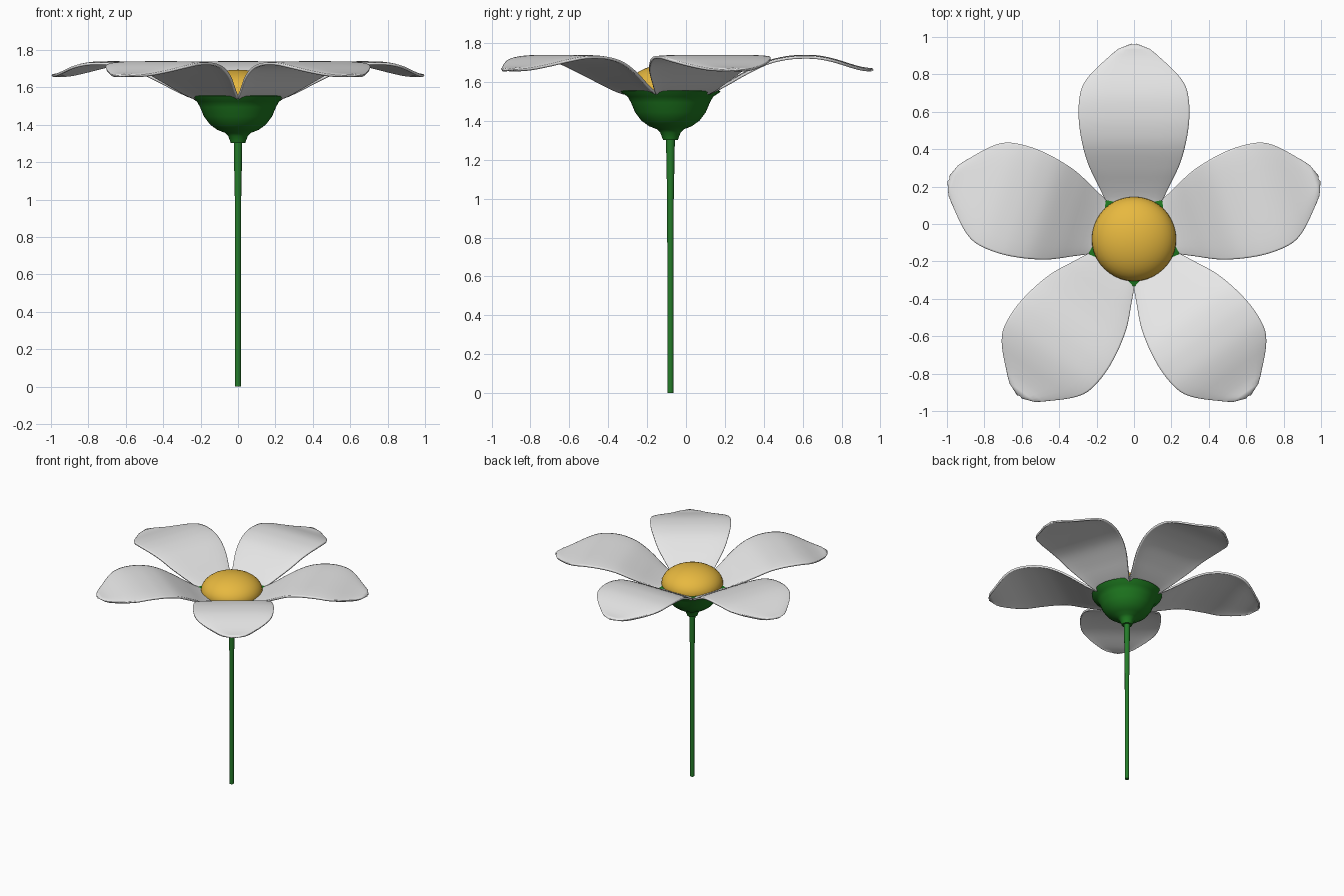
import bpy, bmesh, math
from mathutils import Matrix

if "Cube" in bpy.data.objects:
    bpy.data.objects.remove(bpy.data.objects["Cube"])

CY = -0.08  # flower axis in y


def mat(name, c):
    m = bpy.data.materials.new(name)
    m.diffuse_color = (*c, 1)
    m.use_nodes = True
    m.node_tree.nodes["Principled BSDF"].inputs["Base Color"].default_value = m.diffuse_color
    return m


WHITE = mat("petal white", (0.8, 0.8, 0.8))
YELLOW = mat("pollen yellow", (0.88, 0.53, 0.055))
CALYX = mat("calyx green", (0.013, 0.19, 0.014))
STEM = mat("stem green", (0.018, 0.2, 0.022))


def finish(bm, name, material, angle=50):
    bmesh.ops.recalc_face_normals(bm, faces=bm.faces)
    me = bpy.data.meshes.new(name)
    bm.to_mesh(me)
    bm.free()
    ob = bpy.data.objects.new(name, me)
    bpy.context.collection.objects.link(ob)
    me.materials.append(material)
    ob.location = (0, CY, 0)
    bpy.ops.object.select_all(action='DESELECT')
    ob.select_set(True)
    bpy.context.view_layer.objects.active = ob
    bpy.ops.object.shade_smooth_by_angle(angle=math.radians(angle))
    return ob


def lathe(name, prof, n, material):
    bm = bmesh.new()
    rings = [[bm.verts.new((r * math.cos(2 * math.pi * i / n), r * math.sin(2 * math.pi * i / n), z))
              for i in range(n)] for r, z in prof]
    for a, b in zip(rings, rings[1:]):
        for i in range(n):
            j = (i + 1) % n
            bm.faces.new((a[i], a[j], b[j], b[i]))
    bm.faces.new(rings[0][::-1])
    bm.faces.new(rings[-1])
    return finish(bm, name, material)


def curve(pts, x):
    """Smooth (Catmull-Rom style) interpolation of a table of (x, value)."""
    n = len(pts)
    slope = lambda k: ((pts[min(k + 1, n - 1)][1] - pts[max(k - 1, 0)][1]) /
                       (pts[min(k + 1, n - 1)][0] - pts[max(k - 1, 0)][0]))
    for k in range(n - 1):
        (x0, y0), (x1, y1) = pts[k], pts[k + 1]
        if x <= x1 + 1e-9:
            h = x1 - x0
            t = (x - x0) / h
            return ((2 * t**3 - 3 * t**2 + 1) * y0 + (t**3 - 2 * t**2 + t) * h * slope(k)
                    + (3 * t**2 - 2 * t**3) * y1 + (t**3 - t**2) * h * slope(k + 1))
    return pts[-1][1]


# Stem, slightly wider at the top
lathe("stem", [(0.016, 0), (0.016, 0.6), (0.017, 1.0), (0.021, 1.2), (0.023, 1.32)], 16, STEM)

# Calyx cup with a flared neck
lathe("calyx", [(0.038, 1.302), (0.043, 1.315), (0.052, 1.34), (0.068, 1.357), (0.11, 1.373),
                (0.15, 1.402), (0.182, 1.445), (0.203, 1.495), (0.22, 1.525), (0.255, 1.548),
                (0.257, 1.553), (0.25, 1.556)], 48, CALYX)

# Flattened dome in the middle
bm = bmesh.new()
bmesh.ops.create_uvsphere(bm, u_segments=40, v_segments=20, radius=1,
                          matrix=Matrix.Translation((0, 0, 1.56)) @ Matrix.Diagonal((0.226, 0.226, 0.135, 1)))
finish(bm, "flower_centre", YELLOW)

# Petals: half width and height along the radius
WIDTH = [(0.1, 0.075), (0.2, 0.145), (0.28, 0.185), (0.4, 0.243), (0.5, 0.273), (0.6, 0.291),
         (0.68, 0.296), (0.76, 0.29), (0.82, 0.273), (0.88, 0.23), (0.96, 0.145), (1.02, 0.07), (1.038, 0.012)]
HEIGHT = [(0.1, 1.53), (0.2, 1.55), (0.28, 1.588), (0.38, 1.645), (0.5, 1.703), (0.6, 1.727),
          (0.68, 1.733), (0.76, 1.73), (0.84, 1.714), (0.92, 1.689), (0.98, 1.672), (1.038, 1.664)]
ROWS, COLS = 36, 12


def petal(name, angle):
    bm = bmesh.new()
    rows = []
    for i in range(ROWS + 1):
        r = 0.1 + 0.938 * i / ROWS
        w, z = curve(WIDTH, r), curve(HEIGHT, r)
        row = []
        for j in range(COLS + 1):
            u = -math.cos(math.pi * j / COLS)  # denser towards the rim
            row.append(bm.verts.new((r, w * u, z - 0.006 * abs(u)**6)))
        rows.append(row)
    for a, b in zip(rows, rows[1:]):
        for j in range(COLS):
            bm.faces.new((a[j], b[j], b[j + 1], a[j + 1]))
    ob = finish(bm, name, WHITE, 180)
    ob.rotation_euler.z = angle
    s = ob.modifiers.new("thickness", 'SOLIDIFY')
    s.thickness = 0.014
    s.offset = 0


for k in range(5):
    petal(f"petal_{k + 1}", math.radians(90 + 72 * k))
